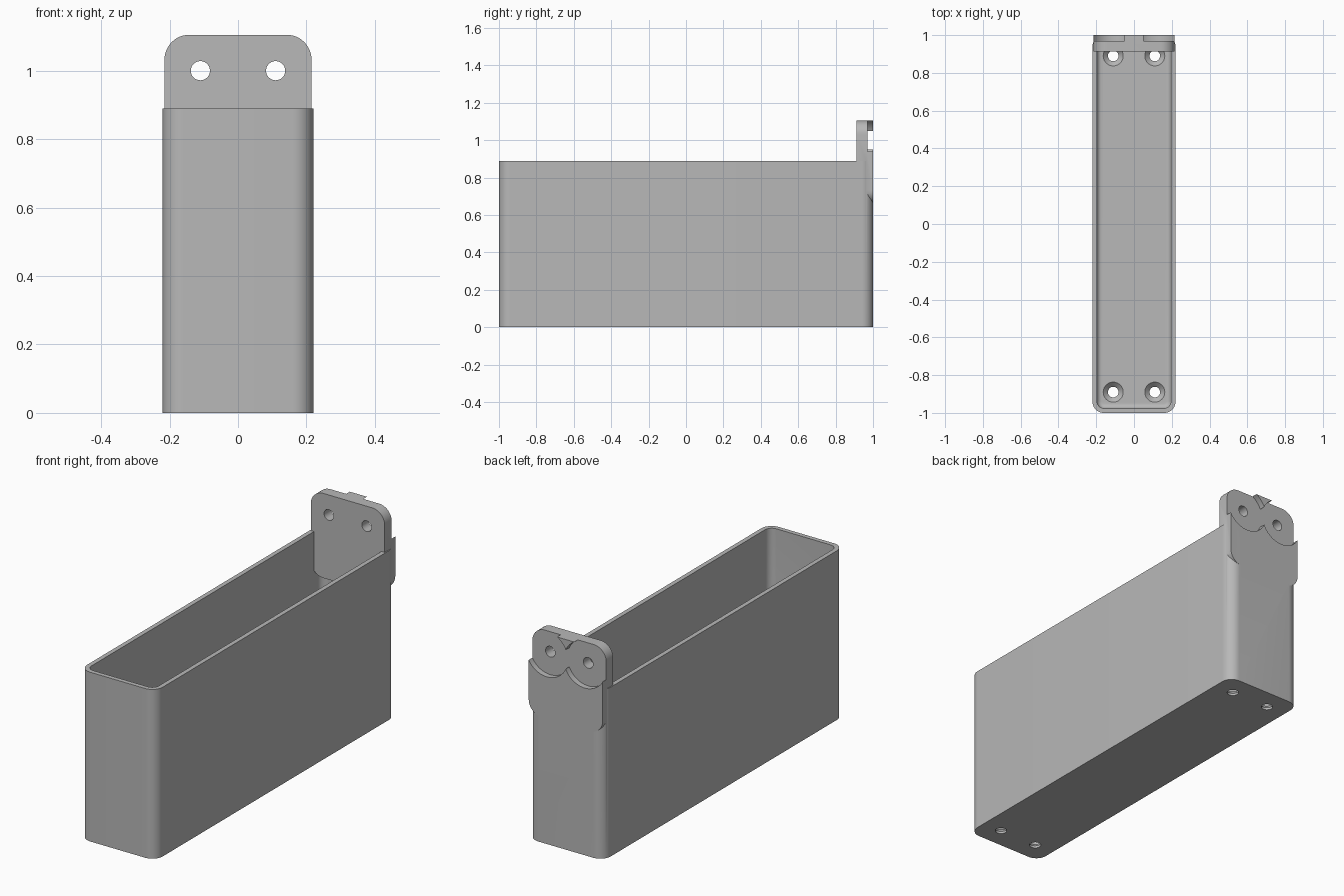
import bpy, bmesh
from math import sin, cos, pi, radians
from mathutils import Matrix, Vector

cube = bpy.data.objects.get("Cube")
if cube:
    bpy.data.objects.remove(cube, do_unlink=True)

grey = bpy.data.materials.new("plain grey")
grey.use_nodes = True
grey.diffuse_color = (0.48, 0.48, 0.48, 1)
grey.node_tree.nodes["Principled BSDF"].inputs["Base Color"].default_value = (0.48, 0.48, 0.48, 1)


def rounded_rect(hw, hh, r, n=12):
    """Outline of a rounded rectangle, anticlockwise."""
    pts = []
    for k, (sx, sy) in enumerate([(1, 1), (-1, 1), (-1, -1), (1, -1)]):
        for i in range(n + 1):
            a = (k + i / n) * pi / 2
            pts.append((sx * (hw - r) + r * cos(a), sy * (hh - r) + r * sin(a)))
    return pts


def finish(bm, name):
    bmesh.ops.recalc_face_normals(bm, faces=bm.faces)
    mesh = bpy.data.meshes.new(name)
    bm.to_mesh(mesh)
    bm.free()
    mesh.materials.append(grey)
    obj = bpy.data.objects.new(name, mesh)
    bpy.context.collection.objects.link(obj)
    return obj


def loft(name, sections):
    """Solid skinned through (height, outline) sections."""
    bm = bmesh.new()
    rings = [[bm.verts.new((x, y, z)) for x, y in pts] for z, pts in sections]
    n = len(rings[0])
    for low, high in zip(rings, rings[1:]):
        for i in range(n):
            j = (i + 1) % n
            bm.faces.new((low[i], low[j], high[j], high[i]))
    bm.faces.new(rings[0][::-1])
    bm.faces.new(rings[-1])
    return finish(bm, name)


def cone(name, start, end, r1, r2, sides=48):
    """Cylinder or cone between two points."""
    start, end = Vector(start), Vector(end)
    axis = end - start
    turn = axis.to_track_quat('Z', 'Y').to_matrix().to_4x4()
    bm = bmesh.new()
    bmesh.ops.create_cone(bm, cap_ends=True, segments=sides, radius1=r1, radius2=r2,
                          depth=axis.length,
                          matrix=Matrix.Translation((start + end) / 2) @ turn)
    return finish(bm, name)


def combine(obj, tool, operation):
    mod = obj.modifiers.new("combine", 'BOOLEAN')
    mod.operation, mod.solver, mod.object = operation, 'EXACT', tool
    bpy.context.view_layer.objects.active = obj
    bpy.ops.object.modifier_apply(modifier=mod.name)
    bpy.data.objects.remove(tool, do_unlink=True)


# Open box: outer shell minus a cavity with a filleted floor
HEIGHT, FLOOR, WALL, FILLET = 0.89, 0.037, 0.024, 0.025
outer = rounded_rect(0.22, 1, 0.06)
holder = loft("wall_mounted_box", [(0, outer), (HEIGHT, outer)])
sections = []
for i in range(6):
    a = i / 5 * pi / 2
    inset = WALL + FILLET * (1 - sin(a))
    sections.append((FLOOR + FILLET * (1 - cos(a)),
                     rounded_rect(0.22 - inset, 1 - inset, 0.062 - inset)))
sections.append((HEIGHT + 0.1, rounded_rect(0.22 - WALL, 1 - WALL, 0.062 - WALL)))
combine(holder, loft("cavity", sections), 'DIFFERENCE')

# Rounded mounting tab at the back
outline = rounded_rect(0.215, 0.2225, 0.073)
tab = loft("mounting_tab", [(0, outline), (0.088, outline)])
tab.data.transform(Matrix.Translation((0, 1, 0.8825)) @ Matrix.Rotation(radians(90), 4, 'X'))
combine(holder, tab, 'UNION')

for x in (-0.11, 0.11):
    # Round recess and through hole in the tab
    combine(holder, cone("recess", (x, 0.97, 1), (x, 1.1, 1), 0.121, 0.121, 64), 'DIFFERENCE')
    combine(holder, cone("tab_hole", (x, 0.8, 1), (x, 1.1, 1), 0.028, 0.028), 'DIFFERENCE')
    # Countersunk holes in the floor
    for y in (-0.89, 0.89):
        combine(holder, cone("floor_hole", (x, y, -0.1), (x, y, 0.1), 0.028, 0.028), 'DIFFERENCE')
        combine(holder, cone("countersink", (x, y, 0.01), (x, y, FLOOR + 0.002), 0.026, 0.055), 'DIFFERENCE')

bpy.ops.object.select_all(action='DESELECT')
holder.select_set(True)
bpy.context.view_layer.objects.active = holder
bpy.ops.object.shade_smooth_by_angle(angle=radians(30))
